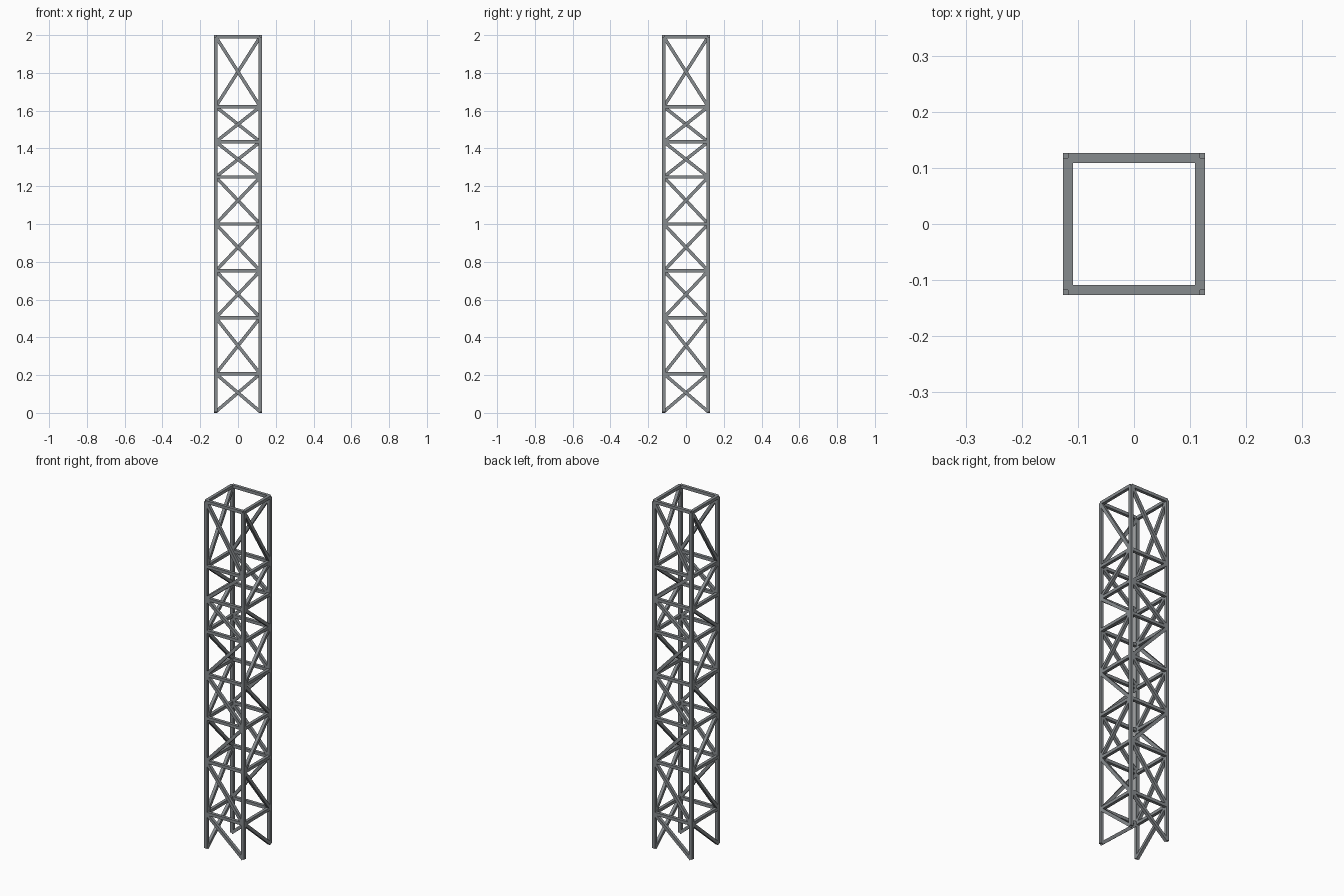
import bpy
import bmesh
from mathutils import Matrix, Vector

if "Cube" in bpy.data.objects:
    bpy.data.objects.remove(bpy.data.objects["Cube"], do_unlink=True)

BAR = 0.0175         # square bar thickness
R = 0.1177           # corner axis offset
LEVELS = [0.006, 0.207, 0.504, 0.752, 1.0, 1.249, 1.435, 1.621, 1.991]
REVERSED_BAYS = (2, 4, 6)   # bays whose braces lean the other way

steel = bpy.data.materials.new("steel_grey")
steel.use_nodes = True
colour = (0.24, 0.257, 0.27, 1.0)
steel.diffuse_color = colour
steel.node_tree.nodes["Principled BSDF"].inputs["Base Color"].default_value = colour


def add_bar(bm, a, b, normal):
    """Square bar from a to b with one side facing along normal."""
    d = b - a
    axis = d.normalized()
    side = axis.cross(normal)
    frame = Matrix((side, normal, axis)).transposed().to_4x4()
    size = Matrix.Diagonal((BAR, BAR, d.length, 1))
    bmesh.ops.create_cube(bm, size=1,
                          matrix=Matrix.Translation((a + b) / 2) @ frame @ size)


def make_part(name, bars):
    bm = bmesh.new()
    for bar in bars:
        add_bar(bm, *bar)
    mesh = bpy.data.meshes.new(name)
    bm.to_mesh(mesh)
    bm.free()
    mesh.materials.append(steel)
    bpy.context.collection.objects.link(bpy.data.objects.new(name, mesh))


corners = [Vector((-R, -R, 0)), Vector((R, -R, 0)),
           Vector((R, R, 0)), Vector((-R, R, 0))]
sides = ["front", "left", "back", "right"]
up = Vector((0, 0, 1))

for i, side in enumerate(sides):
    start, end = corners[i], corners[(i + 1) % 4]
    outward = (start + end).normalized()

    # Corner post
    make_part(f"corner_post_{i + 1}",
              [(start + up * LEVELS[0], start + up * LEVELS[-1], outward)])

    # Horizontal rungs
    make_part(f"{side}_rungs",
              [(start + up * z, end + up * z, outward) for z in LEVELS[1:]])

    # One diagonal brace per bay, zigzagging up the side
    braces = []
    for bay, (low, high) in enumerate(zip(LEVELS, LEVELS[1:])):
        foot, head = (start, end) if bay in REVERSED_BAYS else (end, start)
        braces.append((foot + up * low, head + up * high, outward))
    make_part(f"{side}_braces", braces)
